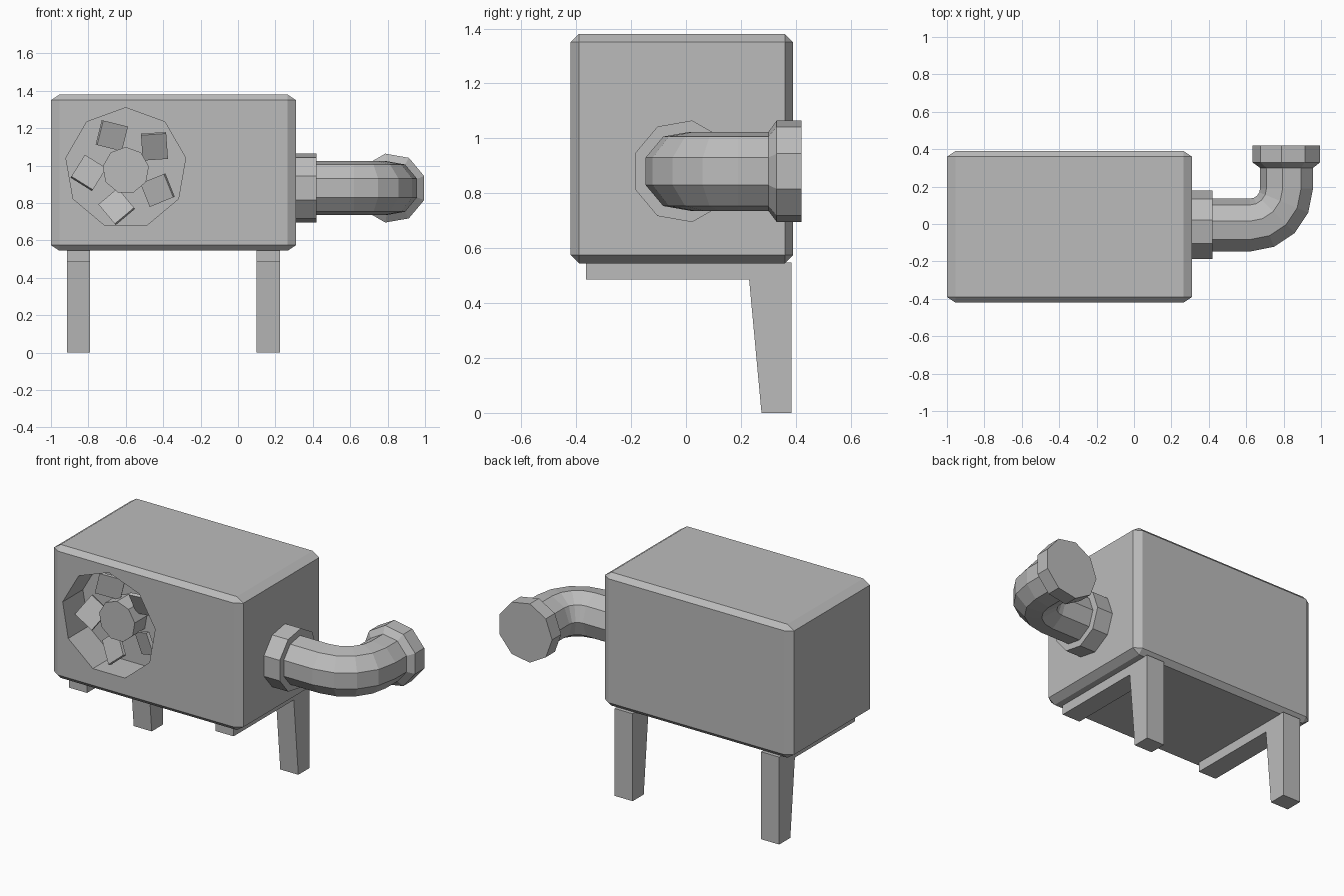
import bpy
import bmesh
from math import radians, sin, cos, pi
from mathutils import Matrix, Vector

old = bpy.data.objects.get("Cube")
if old:
    bpy.data.objects.remove(old, do_unlink=True)

# Single plain grey
grey = bpy.data.materials.new("grey_metal")
grey.use_nodes = True
COLOR = (0.5, 0.5, 0.5, 1)
grey.diffuse_color = COLOR
grey.node_tree.nodes["Principled BSDF"].inputs["Base Color"].default_value = COLOR


def finish(name, bm):
    bmesh.ops.recalc_face_normals(bm, faces=bm.faces)
    mesh = bpy.data.meshes.new(name)
    bm.to_mesh(mesh)
    bm.free()
    mesh.materials.append(grey)
    obj = bpy.data.objects.new(name, mesh)
    bpy.context.collection.objects.link(obj)
    return obj


def box(bm, center, size, rot=Matrix()):
    mat = Matrix.Translation(center) @ rot @ Matrix.Diagonal((*size, 1))
    return bmesh.ops.create_cube(bm, size=1, matrix=mat)


def tube(name, rings, sides=9):
    """Loft capped rings; each ring is (centre, inward direction, up, radius)."""
    bm = bmesh.new()
    loops = []
    for center, u, v, r in rings:
        loops.append([bm.verts.new(Vector(center) + r * (cos(a) * Vector(u) + sin(a) * Vector(v)))
                      for a in (2 * pi * i / sides for i in range(sides))])
    for a, b in zip(loops, loops[1:]):
        for i in range(sides):
            j = (i + 1) % sides
            bm.faces.new((a[i], a[j], b[j], b[i]))
    bm.faces.new(loops[0])
    bm.faces.new(loops[-1])
    return finish(name, bm)


X, Y, Z = Vector((1, 0, 0)), Vector((0, 1, 0)), Vector((0, 0, 1))

# Chamfered housing, wider chamfer along x
STRETCH = 1.5
bm = bmesh.new()
box(bm, (0, 0, 0), (1.31 / STRETCH, 0.81, 0.835))
bmesh.ops.bevel(bm, geom=bm.edges[:], offset=0.03, segments=1, affect='EDGES')
bmesh.ops.scale(bm, vec=(STRETCH, 1, 1), verts=bm.verts)
bmesh.ops.translate(bm, vec=(-0.345, -0.015, 0.9625), verts=bm.verts)
housing = finish("housing", bm)

# Round fan recess cut into the front
FAN_X, FAN_Z, FRONT = -0.6, 0.985, -0.42
cutter = tube("recess_cutter", [((FAN_X, y, FAN_Z), Z, X, 0.325)
                                for y in (FRONT - 0.1, FRONT + 0.2)])
cutter.hide_render = True
mod = housing.modifiers.new("recess", 'BOOLEAN')
mod.operation = 'DIFFERENCE'
mod.solver = 'EXACT'
mod.object = cutter
graph = bpy.context.evaluated_depsgraph_get()
housing.data = bpy.data.meshes.new_from_object(housing.evaluated_get(graph))
housing.modifiers.clear()
bpy.data.objects.remove(cutter, do_unlink=True)

# Fan hub
HUB = Vector((FAN_X, 0, 0.975))
tube("fan_hub", [(HUB + Y * (FRONT + d), Z, X, 0.125) for d in (0.08, 0.21)])

# Five pitched square blades around the hub
bm = bmesh.new()
for k in range(5):
    a = radians(112 - 72 * k)
    center = HUB + Vector((0.2 * cos(a), FRONT + 0.12, 0.2 * sin(a)))
    turn = Matrix.Rotation(radians(14 + 72 * k), 4, 'Y')
    pitch = Matrix.Rotation(radians(25), 4, 'Z')
    box(bm, center, (0.15, 0.02, 0.135), turn @ pitch)
finish("fan_blades", bm)

# Two L-shaped legs: rail under the housing and tapered rear post
PROFILE = [(-0.365, 0.547), (0.385, 0.547), (0.385, 0), (0.275, 0),
           (0.23, 0.485), (-0.365, 0.485)]
for name, x0 in (("right_leg", -0.915), ("left_leg", 0.1)):
    bm = bmesh.new()
    face = bm.faces.new([bm.verts.new((x0, y, z)) for y, z in PROFILE])
    ext = bmesh.ops.extrude_face_region(bm, geom=[face], use_keep_orig=True)
    moved = [g for g in ext["geom"] if isinstance(g, bmesh.types.BMVert)]
    bmesh.ops.translate(bm, vec=(0.125, 0, 0), verts=moved)
    finish(name, bm)

# Elbow pipe with its round flange and tapered end cap
PY, PX, PZ, BEND, R = -0.01, 0.82, 0.88, 0.2, 0.146
rings = [((0.3, PY, PZ), Y, Z, R)]
for i in range(5):
    t = i * pi / 8
    inward = Vector((-sin(t), cos(t), 0))
    pivot = Vector((PX - BEND, PY + BEND, PZ))
    rings.append((pivot - BEND * inward, inward, Z, R))
rings.append(((PX, 0.31, PZ), -X, Z, R))
tube("elbow_pipe", rings)
tube("pipe_flange", [((x, PY, PZ), Y, Z, 0.188) for x in (0.3, 0.42)])
tube("pipe_end_cap", [((PX, y, PZ), -X, Z, r)
                      for y, r in ((0.3, R), (0.33, 0.187), (0.42, 0.187))])
